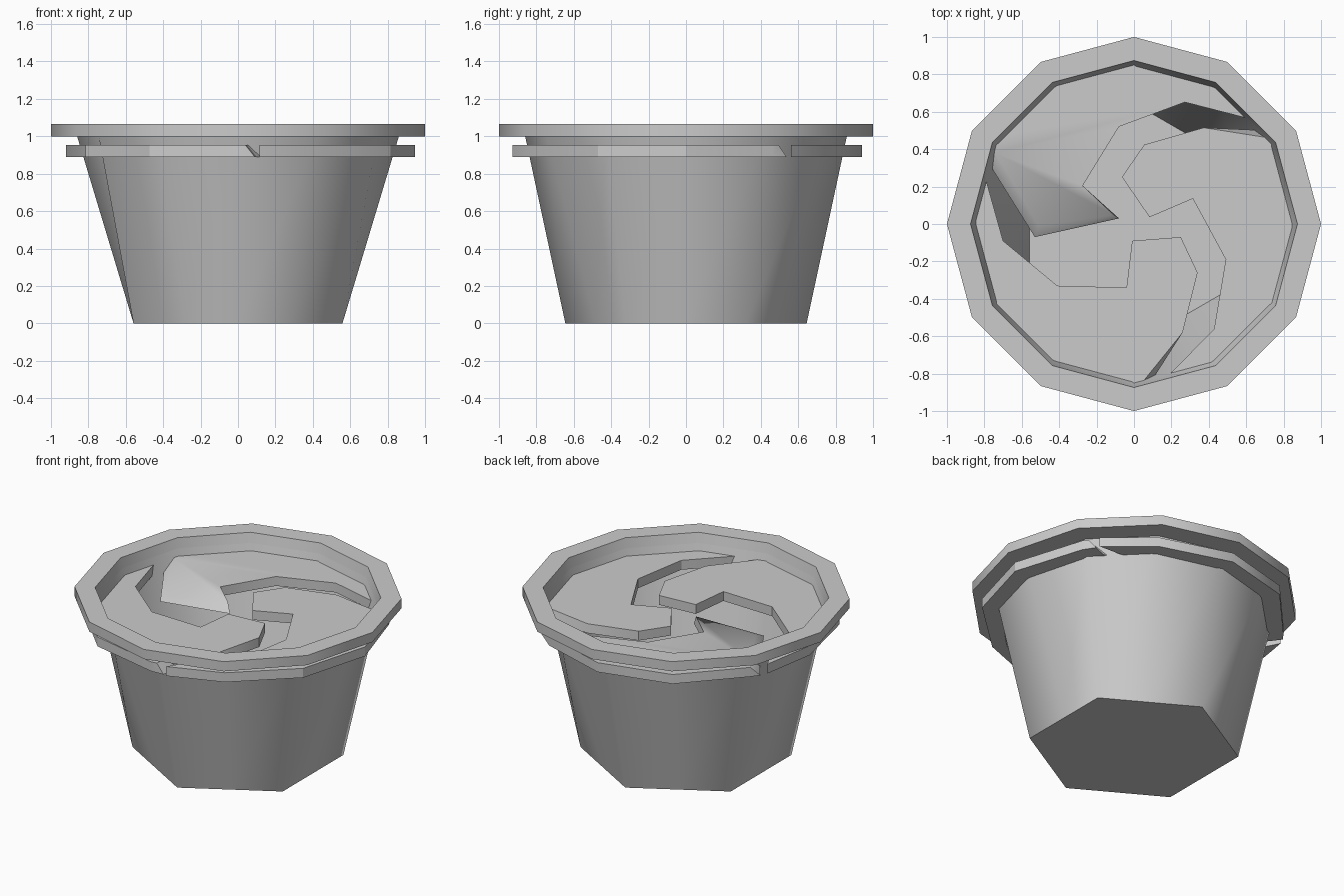
import bpy, bmesh
from math import sin, cos, radians, pi

if "Cube" in bpy.data.objects:
    bpy.data.objects.remove(bpy.data.objects["Cube"])


def finish(name, bm, angle):
    me = bpy.data.meshes.new(name)
    bm.to_mesh(me)
    bm.free()
    ob = bpy.data.objects.new(name, me)
    bpy.context.collection.objects.link(ob)
    bpy.ops.object.select_all(action='DESELECT')
    ob.select_set(True)
    bpy.context.view_layer.objects.active = ob
    bpy.ops.object.shade_smooth_by_angle(angle=radians(angle))
    return ob


def polar(r, deg):
    return (r * cos(radians(deg)), r * sin(radians(deg)))


def turn(p, deg):
    c, s = cos(radians(deg)), sin(radians(deg))
    return (p[0] * c - p[1] * s, p[0] * s + p[1] * c)


# cup: hexagonal base widening to a twelve-sided flat rim, single-skin wall
N = 12
bm = bmesh.new()


def ring(r_odd, r_even, z):
    return [bm.verts.new((*polar(r_odd if i % 2 else r_even, i * 30), z))
            for i in range(N)]


base = ring(0.645, 0.645 * cos(pi / 6), 0)
neck = ring(0.86, 0.86, 1.0)
low = ring(1, 1, 1.0)
top = ring(1, 1, 1.065)
inner = ring(0.874, 0.874, 1.065)
for a, b in ((base, neck), (neck, low), (low, top), (top, inner), (inner, neck)):
    for i in range(N):
        j = (i + 1) % N
        bm.faces.new((a[i], a[j], b[j], b[i]))
bm.faces.new(base[::-1])
finish("cup", bm, 65)

# swirl blades: thin comma-shaped slabs that pass through the wall
LO, HI = 0.89, 0.953
lead = [(-0.01, -0.09), (-0.04, -0.34), (-0.41, -0.33), (-0.70, -0.09),
        polar(0.82, 164), polar(0.935, 157)]
outer = [polar(0.92, 180), polar(0.94, 210), polar(0.945, 240), polar(0.925, 270)]
tail_top = [(0.04, -0.92), (0.05, -0.84), (0.26, -0.58), (0.34, -0.26), (0.25, -0.07)]
tail_low = [(0.09, -0.92), (0.10, -0.83), (0.26, -0.58), (0.34, -0.26), (0.25, -0.07)]


def blade(name, top_pts, low_pts, deg, dip=None):
    bm = bmesh.new()
    up = [bm.verts.new((*turn(p, deg), HI)) for p in top_pts]
    dn = [bm.verts.new((*turn(p, deg), LO)) for p in low_pts]
    n = len(up)
    # the order runs counter-clockwise from the centre along the leading edge
    if dip:
        up[-1].co.z = dip
        flat = up[1:-1]
        bm.faces.new(flat)
        bm.faces.new((up[-2], up[-1], up[0], up[1]))
    else:
        bm.faces.new(up)
    bm.faces.new(dn[::-1])
    for i in range(n):
        j = (i + 1) % n
        bm.faces.new((dn[i], dn[j], up[j], up[i]))
    bmesh.ops.recalc_face_normals(bm, faces=bm.faces)
    return finish(name, bm, 50 if dip else 30)


top_pts, low_pts = lead + outer + tail_top, lead + outer + tail_low
blade("front_left_blade", top_pts, low_pts, 0)
blade("right_blade", top_pts, low_pts, 120)

# the back blade ends in a short straight sloping edge
back = lead[1:] + outer
back_top = [turn(p, 120) for p in ((-0.80, 0.46), (-0.74, 0.38), (-0.51, -0.01))]
back_low = [turn(p, 120) for p in ((-0.84, 0.41), (-0.78, 0.33), (-0.53, -0.07))]
blade("back_blade", [turn((-0.11, 0.05), 120)] + back + back_top,
      [turn((-0.08, 0.03), 120)] + back + back_low, 240, dip=0.91)
